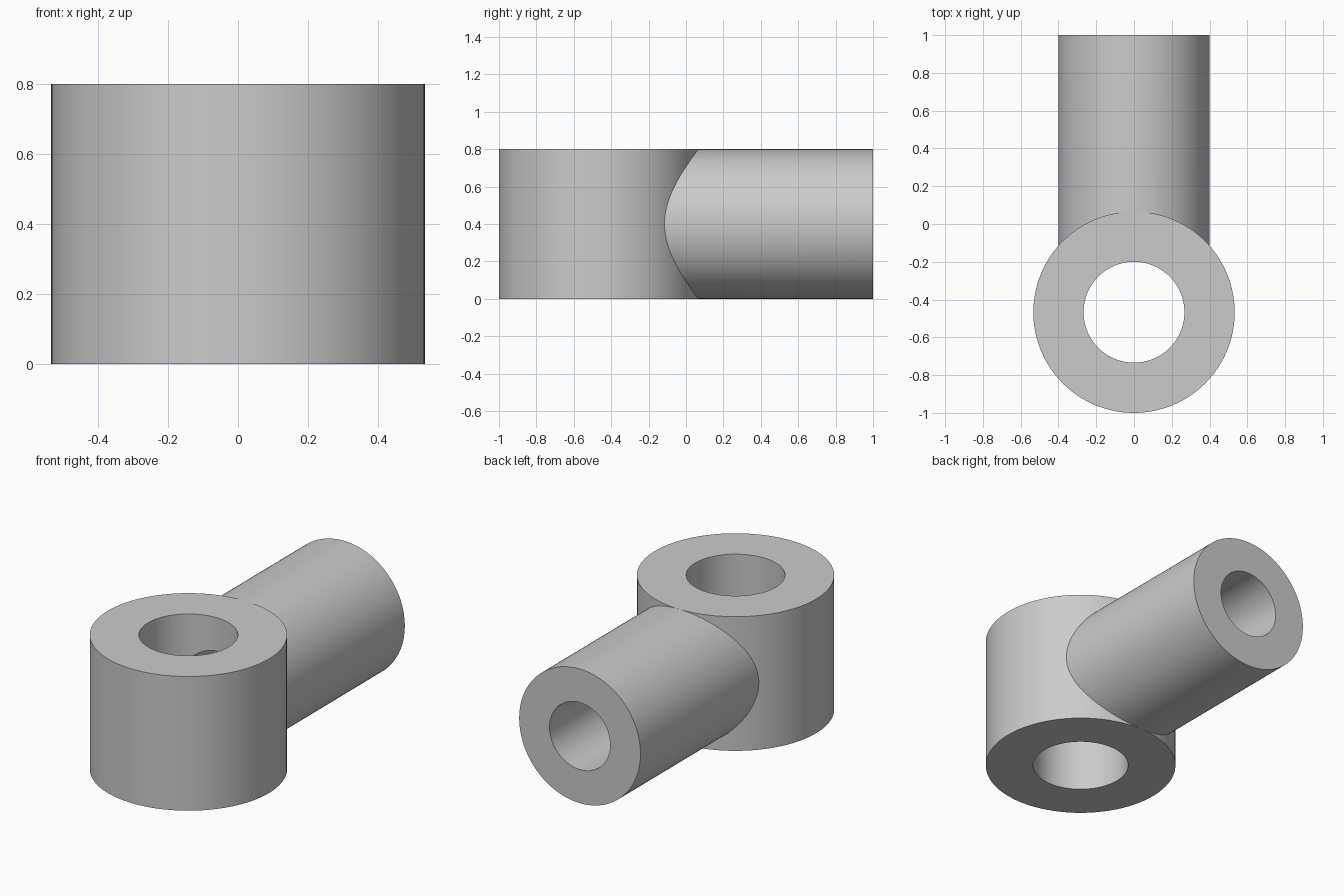
import bpy
import math

cube = bpy.data.objects.get("Cube")
if cube:
    bpy.data.objects.remove(cube, do_unlink=True)

HEIGHT = 0.8
MID = HEIGHT / 2
RING_Y = -0.467
SIDES = 128

grey = bpy.data.materials.new("plain grey")
grey.use_nodes = True
colour = (0.6, 0.6, 0.6, 1)
grey.diffuse_color = colour
grey.node_tree.nodes["Principled BSDF"].inputs["Base Color"].default_value = colour


def upright(name, radius, bottom, top):
    """Vertical cylinder on the ring axis."""
    bpy.ops.mesh.primitive_cylinder_add(
        vertices=SIDES, radius=radius, depth=top - bottom,
        location=(0, RING_Y, (top + bottom) / 2))
    return finish(name)


def lengthwise(name, radius, start, end):
    """Horizontal cylinder along y, with a flat facet on top."""
    bpy.ops.mesh.primitive_cylinder_add(
        vertices=SIDES, radius=radius, depth=end - start,
        location=(0, (start + end) / 2, MID),
        rotation=(math.pi / 2, 0, 0))
    obj = finish(name)
    obj.rotation_euler.rotate_axis("Z", math.pi / SIDES)
    return obj


def finish(name):
    obj = bpy.context.object
    obj.name = name
    obj.data.materials.append(grey)
    return obj


def combine(target, tool, operation):
    """Apply a boolean and discard the tool."""
    mod = target.modifiers.new(operation.lower(), "BOOLEAN")
    mod.operation = operation
    mod.solver = "EXACT"
    mod.object = tool
    bpy.ops.object.select_all(action="DESELECT")
    target.select_set(True)
    bpy.context.view_layer.objects.active = target
    bpy.ops.object.modifier_apply(modifier=mod.name)
    bpy.data.objects.remove(tool, do_unlink=True)


# Ring and shaft joined into one body
body = upright("rod_end", 0.533, 0, HEIGHT)
combine(body, lengthwise("shaft", 0.4, RING_Y, 1), "UNION")

# Eye through the ring, and bore along the shaft into the eye
combine(body, upright("eye_cutter", 0.267, -0.1, HEIGHT + 0.1), "DIFFERENCE")
combine(body, lengthwise("bore_cutter", 0.2, RING_Y, 1.1), "DIFFERENCE")

bpy.ops.object.shade_smooth_by_angle(angle=math.radians(30))
